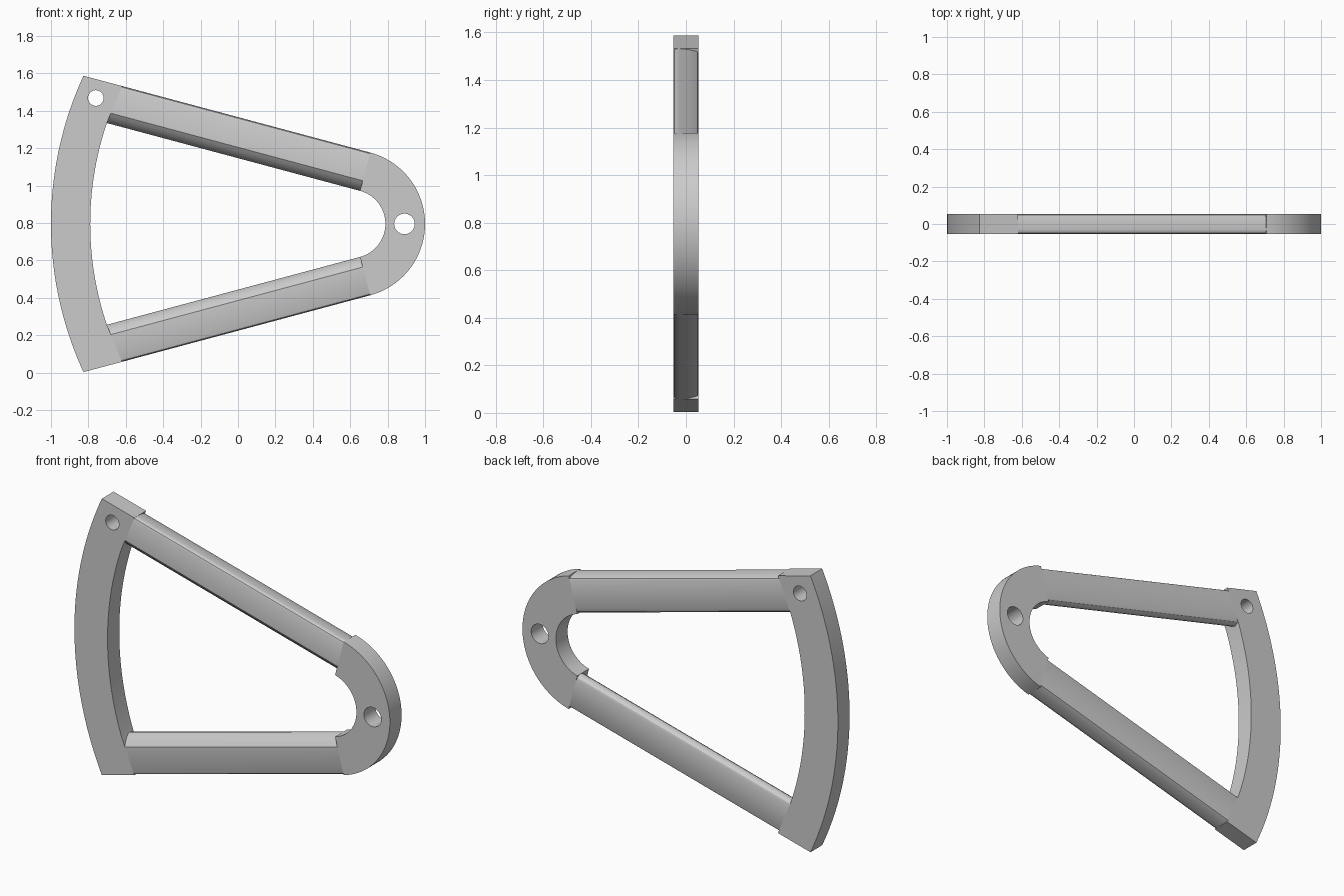
import bpy, bmesh
from math import sin, cos, radians, sqrt, pi
from mathutils import Vector

cube = bpy.data.objects.get("Cube")
if cube:
    bpy.data.objects.remove(cube)

grey = bpy.data.materials.new("plain grey")
grey.use_nodes = True
colour = (0.6, 0.6, 0.6, 1)
grey.diffuse_color = colour
grey.node_tree.nodes["Principled BSDF"].inputs["Base Color"].default_value = colour

HALF = 0.053                 # half thickness
MID = 0.795                  # height of the symmetry axis
TILT = radians(15)
HUB = Vector((0.605, MID))   # centre of the rounded end
R_OUT, R_IN = 0.395, 0.183
PIVOT = Vector((0.893, MID)) # centre of the rim arcs
RIM_OUT, RIM_IN = 1.893, 1.683
WIDTH = R_OUT - R_IN

along = Vector((-cos(TILT), sin(TILT)))    # up the upper arm, away from the hub
inward = Vector((-sin(TILT), -cos(TILT)))  # from outer edge to inner edge
tangent = HUB - inward * R_OUT             # where the arm leaves the hub


def arc(centre, radius, a, b, n):
    return [centre + radius * Vector((cos(a + (b - a) * i / n), sin(a + (b - a) * i / n)))
            for i in range(n + 1)]


def flip(p):
    return Vector((p.x, 2 * MID - p.y))


def finish(obj):
    obj.data.materials.clear()
    obj.data.materials.append(grey)
    bpy.ops.object.select_all(action='DESELECT')
    obj.select_set(True)
    bpy.context.view_layer.objects.active = obj
    bpy.ops.object.shade_smooth_by_angle(angle=radians(30))


def plate(name, loops):
    """Flat plate from an outline followed by its holes."""
    curve = bpy.data.curves.new(name, 'CURVE')
    curve.dimensions = '2D'
    curve.fill_mode = 'BOTH'
    curve.extrude = HALF
    for pts in loops:
        spline = curve.splines.new('POLY')
        spline.points.add(len(pts) - 1)
        for sp, p in zip(spline.points, pts):
            sp.co = (p.x, p.y, 0, 1)
        spline.use_cyclic_u = True
    obj = bpy.data.objects.new(name, curve)
    bpy.context.collection.objects.link(obj)
    bpy.ops.object.select_all(action='DESELECT')
    obj.select_set(True)
    bpy.context.view_layer.objects.active = obj
    bpy.ops.object.convert(target='MESH')
    obj = bpy.context.object
    obj.name = name
    bm = bmesh.new()
    bm.from_mesh(obj.data)
    bmesh.ops.remove_doubles(bm, verts=bm.verts, dist=1e-4)
    for v in bm.verts:       # stand the plate upright
        v.co = (v.co.x, -v.co.z, v.co.y)
    bmesh.ops.recalc_face_normals(bm, faces=bm.faces)
    bm.to_mesh(obj.data)
    bm.free()
    finish(obj)


# Rounded end with its pivot hole
swing = pi / 2 - TILT
plate("rounded_end", [arc(HUB, R_OUT, -swing, swing, 48) + arc(HUB, R_IN, swing, -swing, 32),
                      arc(Vector((0.89, MID)), 0.055, 0, 2 * pi, 32)[:-1]])

# Curved rim with its corner hole
inner_len = 1.0
for _ in range(30):          # slide along the arm's inner edge until it meets the rim
    p = tangent + inward * WIDTH + along * inner_len
    inner_len += (p - PIVOT).length * -1 + RIM_IN
outer_len = (tangent.x + 0.62) / cos(TILT)
tip_len = (tangent.x + 0.828) / cos(TILT)
tip = tangent + along * tip_len
shoulder = tangent + along * outer_len
foot = tangent + inward * WIDTH + along * inner_len


def bend(p):                 # angle of a point around the rim centre, from -x
    return (p - PIVOT).angle(Vector((-1, 0)))


outline = (arc(PIVOT, RIM_OUT, pi - bend(tip), pi + bend(tip), 40)
           + [flip(shoulder)]
           + arc(PIVOT, RIM_IN, pi + bend(foot), pi - bend(foot), 40) + [shoulder])
plate("curved_rim", [outline, arc(Vector((-0.76, 1.468)), 0.042, 0, 2 * pi, 28)[:-1]])

# Arm cross-section: (distance from outer edge, depth), with rounded edges
section = [(0.014, -HALF), (0.006, -0.049), (0.001, -0.04), (0, -0.028),
           (0.004, 0.01), (0.012, 0.042), (0.016, 0.049), (0.024, HALF),
           (WIDTH - 0.03, HALF), (WIDTH - 0.014, 0.048), (WIDTH - 0.004, 0.036),
           (WIDTH, 0.02), (WIDTH - 0.004, 0.004), (WIDTH - 0.018, -0.018),
           (WIDTH - 0.036, -0.038), (WIDTH - 0.056, -HALF)]


def arm(name, mirrored):
    bm = bmesh.new()
    rings = []
    for end in (0, 1):
        ring = []
        for t, y in section:
            reach = end * (outer_len + (inner_len - outer_len) * t / WIDTH)
            p = tangent + inward * t + along * reach
            if mirrored:
                p = flip(p)
            ring.append(bm.verts.new((p.x, y, p.y)))
        rings.append(ring)
        bm.faces.new(ring)
    n = len(section)
    for i in range(n):
        j = (i + 1) % n
        bm.faces.new((rings[0][i], rings[0][j], rings[1][j], rings[1][i]))
    bmesh.ops.recalc_face_normals(bm, faces=bm.faces)
    mesh = bpy.data.meshes.new(name)
    bm.to_mesh(mesh)
    bm.free()
    obj = bpy.data.objects.new(name, mesh)
    bpy.context.collection.objects.link(obj)
    finish(obj)


arm("upper_arm", False)
arm("lower_arm", True)
